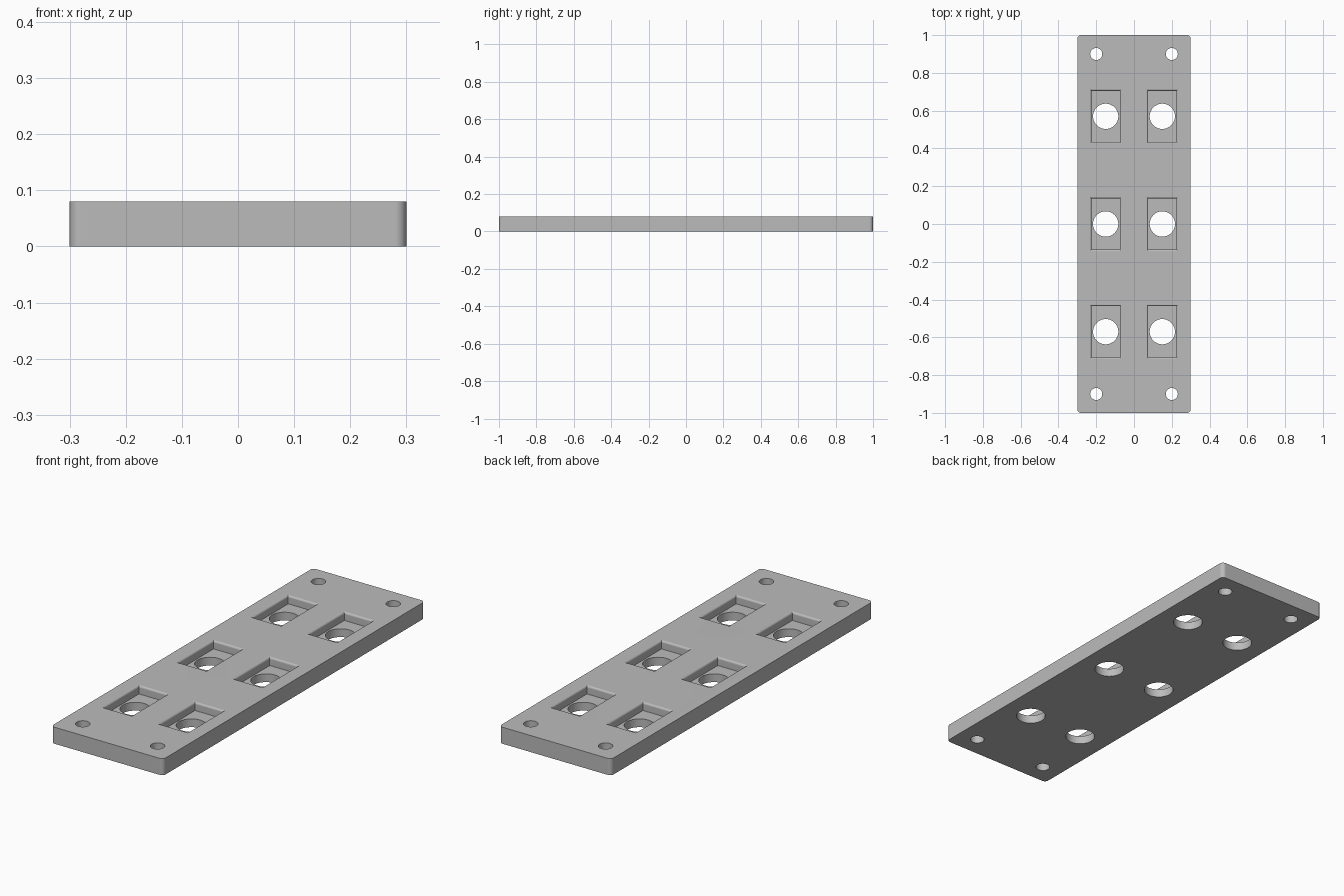
import bpy, bmesh
from math import sin, cos, pi, radians

if "Cube" in bpy.data.objects:
    bpy.data.objects.remove(bpy.data.objects["Cube"], do_unlink=True)

HALF_W, HALF_L, THICK = 0.3, 1.0, 0.08
FLOOR_Z, LIP = 0.04, 0.01

grey = bpy.data.materials.new("plain grey")
grey.use_nodes = True
colour = (0.5, 0.5, 0.5, 1)
grey.diffuse_color = colour
grey.node_tree.nodes["Principled BSDF"].inputs["Base Color"].default_value = colour


def loft(name, rings):
    """Closed solid through a stack of equal-length rings."""
    bm = bmesh.new()
    loops = [[bm.verts.new(p) for p in ring] for ring in rings]
    n = len(loops[0])
    for a, b in zip(loops, loops[1:]):
        for i in range(n):
            j = (i + 1) % n
            bm.faces.new((a[i], a[j], b[j], b[i]))
    bm.faces.new(loops[0][::-1])
    bm.faces.new(loops[-1])
    mesh = bpy.data.meshes.new(name)
    bm.to_mesh(mesh)
    bm.free()
    mesh.materials.append(grey)
    obj = bpy.data.objects.new(name, mesh)
    bpy.context.collection.objects.link(obj)
    return obj


def rect(cx, cy, hx, hy, z):
    return [(cx + sx * hx, cy + sy * hy, z)
            for sx, sy in ((-1, -1), (1, -1), (1, 1), (-1, 1))]


def circle(cx, cy, r, z, n):
    return [(cx + r * cos(2 * pi * i / n), cy + r * sin(2 * pi * i / n), z)
            for i in range(n)]


def rounded_rect(hx, hy, r, z, steps=8):
    pts = []
    for k, (sx, sy) in enumerate(((1, 1), (-1, 1), (-1, -1), (1, -1))):
        for i in range(steps + 1):
            a = (k + i / steps) * pi / 2
            pts.append((sx * (hx - r) + r * cos(a), sy * (hy - r) + r * sin(a), z))
    return pts


def pocket_cutter(cx, cy):
    """Rectangular recess whose top rim is rounded over."""
    hx, hy = 0.075, 0.135
    rings = [rect(cx, cy, hx, hy, FLOOR_Z)]
    for i in range(7):
        a = i / 6 * pi / 2
        out = LIP * (1 - cos(a))
        rings.append(rect(cx, cy, hx + out, hy + out, THICK - LIP + LIP * sin(a)))
    rings.append(rect(cx, cy, hx + LIP, hy + LIP, THICK + 0.05))
    return loft("pocket_cutter", rings)


def hole_cutter(cx, cy, r, n):
    return loft("hole_cutter", [circle(cx, cy, r, z, n) for z in (-0.05, THICK + 0.05)])


# Plate with rounded upright corners
plate = loft("mounting_plate", [rounded_rect(HALF_W, HALF_L, 0.02, z) for z in (0, THICK)])

# Six pockets with through holes, four corner screw holes
cutters = []
for x in (-0.15, 0.15):
    for y in (-0.57, 0, 0.57):
        cutters += [pocket_cutter(x, y), hole_cutter(x, y, 0.067, 48)]
for x in (-0.2, 0.2):
    for y in (-0.9, 0.9):
        cutters.append(hole_cutter(x, y, 0.032, 32))

bpy.ops.object.select_all(action="DESELECT")
bpy.context.view_layer.objects.active = plate
plate.select_set(True)
for cutter in cutters:
    cutter.hide_render = True
    mod = plate.modifiers.new("cut", "BOOLEAN")
    mod.operation, mod.solver, mod.object = "DIFFERENCE", "EXACT", cutter
    bpy.ops.object.modifier_apply(modifier=mod.name)
    bpy.data.objects.remove(cutter, do_unlink=True)

# Smooth rounded surfaces, keep the flat faces flat
bpy.ops.object.shade_smooth_by_angle(angle=radians(30))
weighted = plate.modifiers.new("flat faces", "WEIGHTED_NORMAL")
weighted.keep_sharp = True
